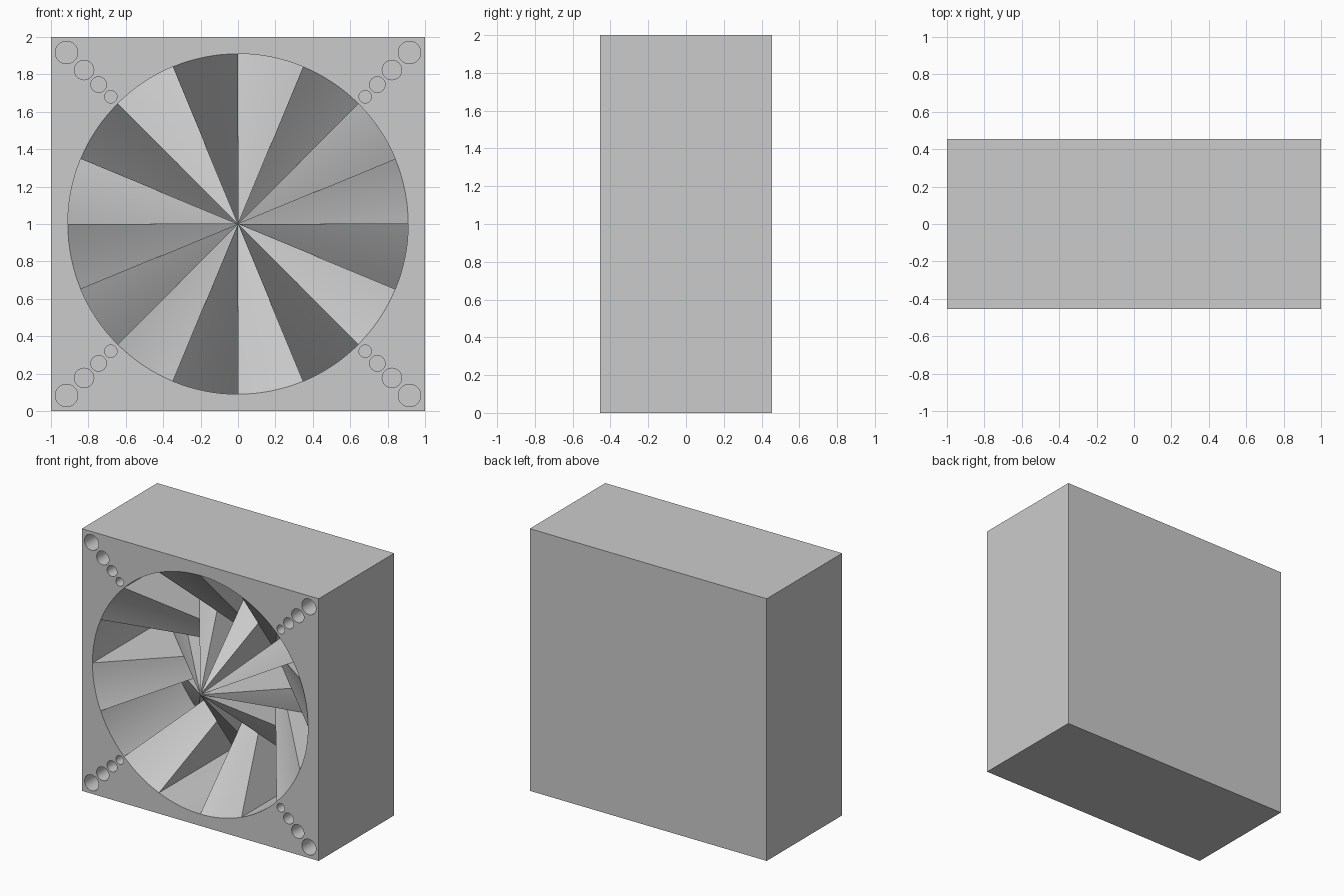
import bpy, bmesh
from math import sin, cos, pi, radians
from mathutils import Matrix, Vector

if "Cube" in bpy.data.objects:
    bpy.data.objects.remove(bpy.data.objects["Cube"])

HALF_Y = 0.455      # half thickness of the block
R = 0.91            # radius of the round recess
DEPTH = 0.9         # depth of the recess
STEPS = 8           # facets per sector
SECTORS = 16

grey = bpy.data.materials.new("light_grey")
grey.use_nodes = True
grey.diffuse_color = (0.6, 0.6, 0.6, 1)
grey.node_tree.nodes["Principled BSDF"].inputs["Base Color"].default_value = (0.6, 0.6, 0.6, 1)


def make_object(name, bm):
    mesh = bpy.data.meshes.new(name)
    bm.to_mesh(mesh)
    bm.free()
    mesh.materials.append(grey)
    obj = bpy.data.objects.new(name, mesh)
    bpy.context.collection.objects.link(obj)
    return obj


def smooth(obj):
    bpy.ops.object.select_all(action='DESELECT')
    obj.select_set(True)
    bpy.context.view_layer.objects.active = obj
    bpy.ops.object.shade_smooth_by_angle(angle=radians(30))


def add_bore(bm, x, z, radius, depth, segments):
    # Cylinder running back from just ahead of the front face
    extra = 0.1
    place = Matrix.Translation((x, -HALF_Y + (depth - extra) / 2, z)) @ Matrix.Rotation(pi / 2, 4, 'X')
    bmesh.ops.create_cone(bm, cap_ends=True, segments=segments, radius1=radius,
                          radius2=radius, depth=depth + extra, matrix=place)


# Block
bm = bmesh.new()
bmesh.ops.create_cube(bm, size=1, matrix=Matrix.Translation((0, 0, 1)) @ Matrix.Diagonal((2, 2 * HALF_Y, 2, 1)))
block = make_object("block", bm)

# Cutter: main recess and a row of shrinking holes toward each corner
bm = bmesh.new()
add_bore(bm, 0, 1, R, DEPTH, SECTORS * STEPS)
for offset, radius in ((0.917, 0.06), (0.823, 0.052), (0.745, 0.042), (0.68, 0.033)):
    for sx in (-1, 1):
        for sz in (-1, 1):
            add_bore(bm, sx * offset, 1 + sz * offset, radius, 0.45, 32)
cutter = make_object("recess_cutter", bm)
cutter.hide_render = True
cutter.hide_set(True)

cut = block.modifiers.new("recess", 'BOOLEAN')
cut.operation = 'DIFFERENCE'
cut.solver = 'EXACT'
cut.object = cutter
bpy.context.view_layer.objects.active = block
bpy.ops.object.modifier_apply(modifier=cut.name)
bpy.data.objects.remove(cutter)
smooth(block)

# Fan: sectors alternate between a funnel and a raised cone
bm = bmesh.new()


def point(r, depth, angle):
    return Vector((r * cos(angle), -HALF_Y + depth, 1 + r * sin(angle)))


def add_face(*points):
    return bm.faces.new([bm.verts.new(p) for p in points])


for i in range(SECTORS):
    start = 2 * pi * i / SECTORS
    funnel = i % 2 == 0
    rim, hub = (0, DEPTH) if funnel else (DEPTH, 0)
    for j in range(STEPS):
        a = start + 2 * pi * j / (SECTORS * STEPS)
        b = start + 2 * pi * (j + 1) / (SECTORS * STEPS)
        add_face(point(0, hub, a), point(R, rim, a), point(R, rim, b))
    # Upright walls where funnel and cone cross
    outer = [point(R, 0, start), point(R / 2, DEPTH / 2, start), point(R, DEPTH, start)]
    inner = [point(0, 0, start), point(R / 2, DEPTH / 2, start), point(0, DEPTH, start)]
    if funnel:
        outer.reverse()
        inner.reverse()
    add_face(*outer)
    add_face(*inner)

# Weld each cone sector, leaving the upright walls creased by angle
bmesh.ops.remove_doubles(bm, verts=bm.verts, dist=0.0001)
fan = make_object("radial_fan", bm)
smooth(fan)
